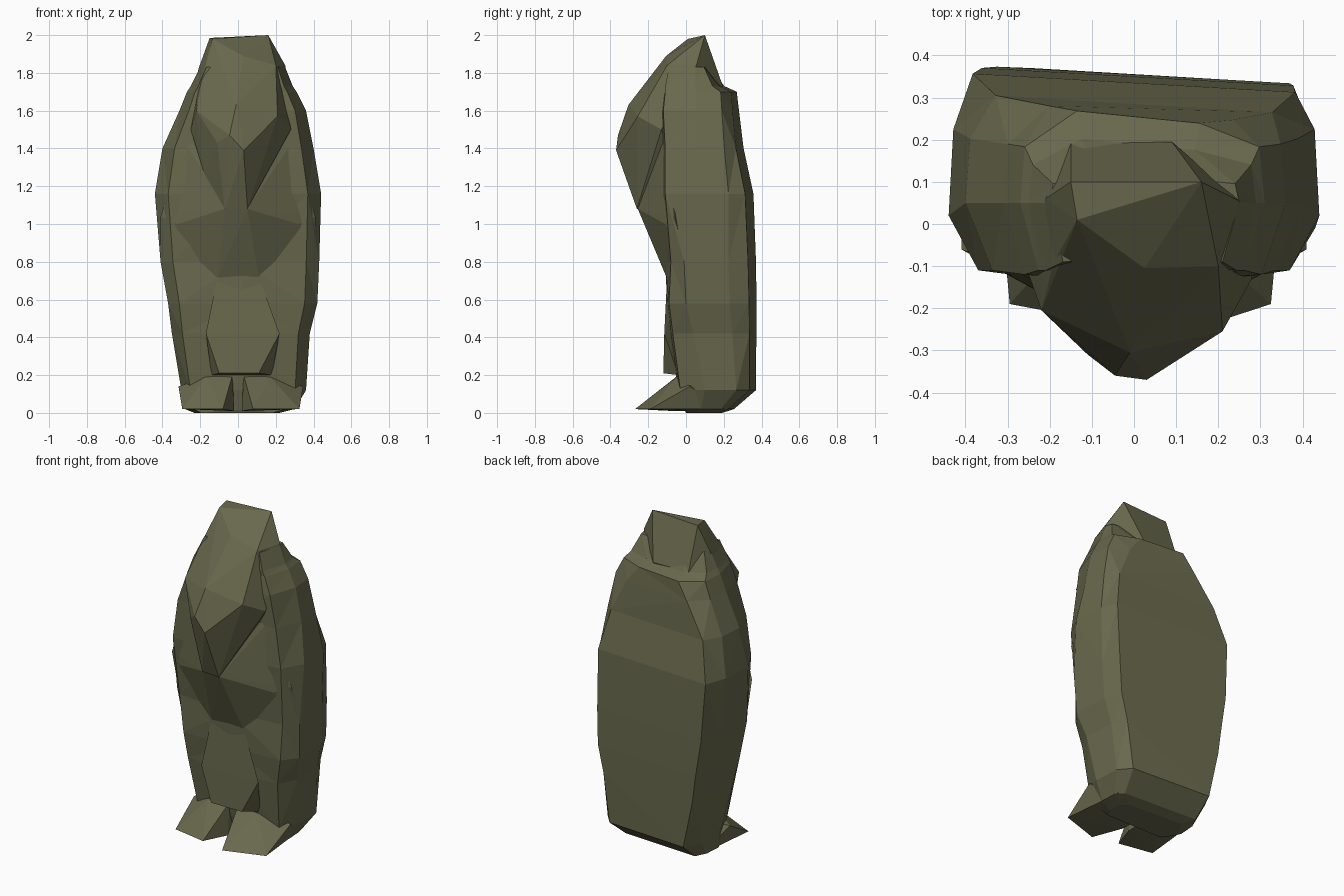
import bpy
import bmesh

cube = bpy.data.objects.get("Cube")
if cube:
    bpy.data.objects.remove(cube, do_unlink=True)

stone = bpy.data.materials.new("olive_stone")
stone.use_nodes = True
colour = (0.14, 0.14, 0.075, 1)
stone.diffuse_color = colour
stone.node_tree.nodes["Principled BSDF"].inputs["Base Color"].default_value = colour


def finish(name, bm):
    """Turn a bmesh into a flat shaded stone object."""
    bmesh.ops.recalc_face_normals(bm, faces=bm.faces[:])
    mesh = bpy.data.meshes.new(name)
    bm.to_mesh(mesh)
    bm.free()
    mesh.materials.append(stone)
    part = bpy.data.objects.new(name, mesh)
    bpy.context.collection.objects.link(part)
    return part


def loft(name, rings):
    """Skin a stack of closed rings and cap both ends."""
    bm = bmesh.new()
    loops = [[bm.verts.new(point) for point in ring] for ring in rings]
    count = len(loops[0])
    for low, high in zip(loops, loops[1:]):
        for i in range(count):
            j = (i + 1) % count
            bm.faces.new((low[i], low[j], high[j], high[i]))
    bm.faces.new(loops[0])
    bm.faces.new(loops[-1])
    bmesh.ops.triangulate(bm, faces=bm.faces[:])
    return finish(name, bm)


def hull(name, points):
    """Chiselled block: the convex hull of a few corners."""
    bm = bmesh.new()
    verts = [bm.verts.new(point) for point in points]
    result = bmesh.ops.convex_hull(bm, input=verts)
    loose = {v for v in result["geom_interior"] if isinstance(v, bmesh.types.BMVert)}
    bmesh.ops.delete(bm, geom=list(loose), context="VERTS")
    return finish(name, bm)


def cloak_ring(z, right, left, front, shoulder, side, back, taper):
    """Front middle, then shoulder, side, flank and back corner on each side."""
    flank = side + (back - side) * 0.65

    def half(x):
        # The back leans slightly towards the right
        return [(x * 0.84, shoulder, z), (x, side, z),
                (x * (0.94 + taper * 0.04), flank, z), (x * taper, back - x * 0.05, z)]

    return [(0.02, front, z)] + half(left) + half(right)[::-1]


# Cloak: hem, skirt, broad middle and shoulders that run up into the hood
cloak_rows = [
    (0.0, -0.23, 0.22, 0, 0, 0.05, 0.18, 0.8),
    (0.02, -0.28, 0.3, -0.01, 0, 0.08, 0.24, 0.85),
    (0.12, -0.3, 0.36, -0.04, -0.03, 0.1, 0.355, 0.8),
    (0.42, -0.35, 0.38, -0.09, -0.07, 0.04, 0.355, 0.87),
    (0.58, -0.37, 0.42, -0.1, -0.09, 0, 0.355, 0.88),
    (0.8, -0.41, 0.43, -0.11, -0.08, -0.01, 0.35, 0.88),
    (1.16, -0.44, 0.44, -0.16, -0.11, 0.02, 0.335, 0.87),
    (1.4, -0.4, 0.4, -0.15, -0.11, 0.05, 0.285, 0.82),
    (1.6, -0.31, 0.36, -0.14, -0.12, 0.05, 0.265, 0.65),
    (1.7, -0.27, 0.31, -0.1, -0.11, 0.05, 0.255, 0.5),
    (1.73, -0.25, 0.29, -0.1, -0.11, 0.05, 0.19, 0.5),
    (1.83, -0.2, 0.25, -0.07, -0.09, 0.05, 0.12, 0.5),
]
loft("cloak", [cloak_ring(*row) for row in cloak_rows])

# Hooded head: skewed peak, brow, cheeks and a beard narrowing to the chest
peak = [(-0.135, 0.01, 1.98), (-0.15, 0.1, 1.985), (0.16, 0.1, 2.0)]
brow = [(0.025, -0.105, 1.89), (0.25, 0.055, 1.84), (0.2, -0.1, 1.84),
        (-0.19, -0.09, 1.78), (-0.21, 0.06, 1.82)]
nape = [(0.09, 0.195, 1.73), (-0.15, 0.19, 1.73)]
cheeks = [(-0.01, -0.305, 1.63), (-0.045, -0.36, 1.47), (0.03, -0.37, 1.39),
          (-0.11, -0.31, 1.43), (-0.22, -0.205, 1.6), (0.21, -0.255, 1.57),
          (-0.25, -0.12, 1.5), (0.28, -0.13, 1.5)]
beard = [(-0.18, -0.18, 1.27), (-0.07, -0.25, 1.08), (0.05, -0.26, 1.08),
         (-0.05, 0, 1.1), (0.05, 0, 1.1)]
hull("hooded_head", peak + brow + nape + cheeks + beard)

# Sleeves folded across the chest, overhanging the apron
fold = [(0, -0.16, 0.9), (-0.07, -0.245, 1.08), (0.05, -0.255, 1.08)]
for sign in (1, -1):
    corners = [(0.41, 0, 0.8), (0.32, -0.11, 1.0), (0.17, -0.18, 1.26),
               (0.41, -0.06, 1.04), (0.11, -0.1, 0.71), (0.1, 0, 0.75),
               (0.28, -0.11, 1.42), (0.2, -0.14, 1.42), (0.25, 0, 1.3)]
    fold += [(sign * x, y, z) for x, y, z in corners]
hull("folded_sleeves", fold)

# Apron panel hanging down the front
hull("apron", [(-0.11, -0.1, 0.72), (0.11, -0.1, 0.72),
               (-0.17, -0.115, 0.42), (0.22, -0.115, 0.42),
               (-0.1, -0.12, 0.21), (0.11, -0.12, 0.21),
               (-0.14, -0.04, 0.2), (0.18, -0.04, 0.2), (0, 0, 0.72)])

# Splayed wedge feet with a gap between them, running back under the hem
for side, sign, toe in (("left", 1, -0.27), ("right", -1, -0.23)):
    outer = 0.31 + sign * 0.015
    corners = [(0.08, toe, 0.02), (outer, -0.19, 0.02), (outer + 0.02, 0.02, 0.14),
               (0.17, -0.05, 0.19), (0.03, -0.04, 0.2), (0.02, -0.07, 0.01),
               (outer - 0.04, 0.2, 0.02), (0.02, 0.2, 0.01), (0.2, 0.1, 0.18)]
    hull(side + "_foot", [(sign * x, y, z) for x, y, z in corners])
